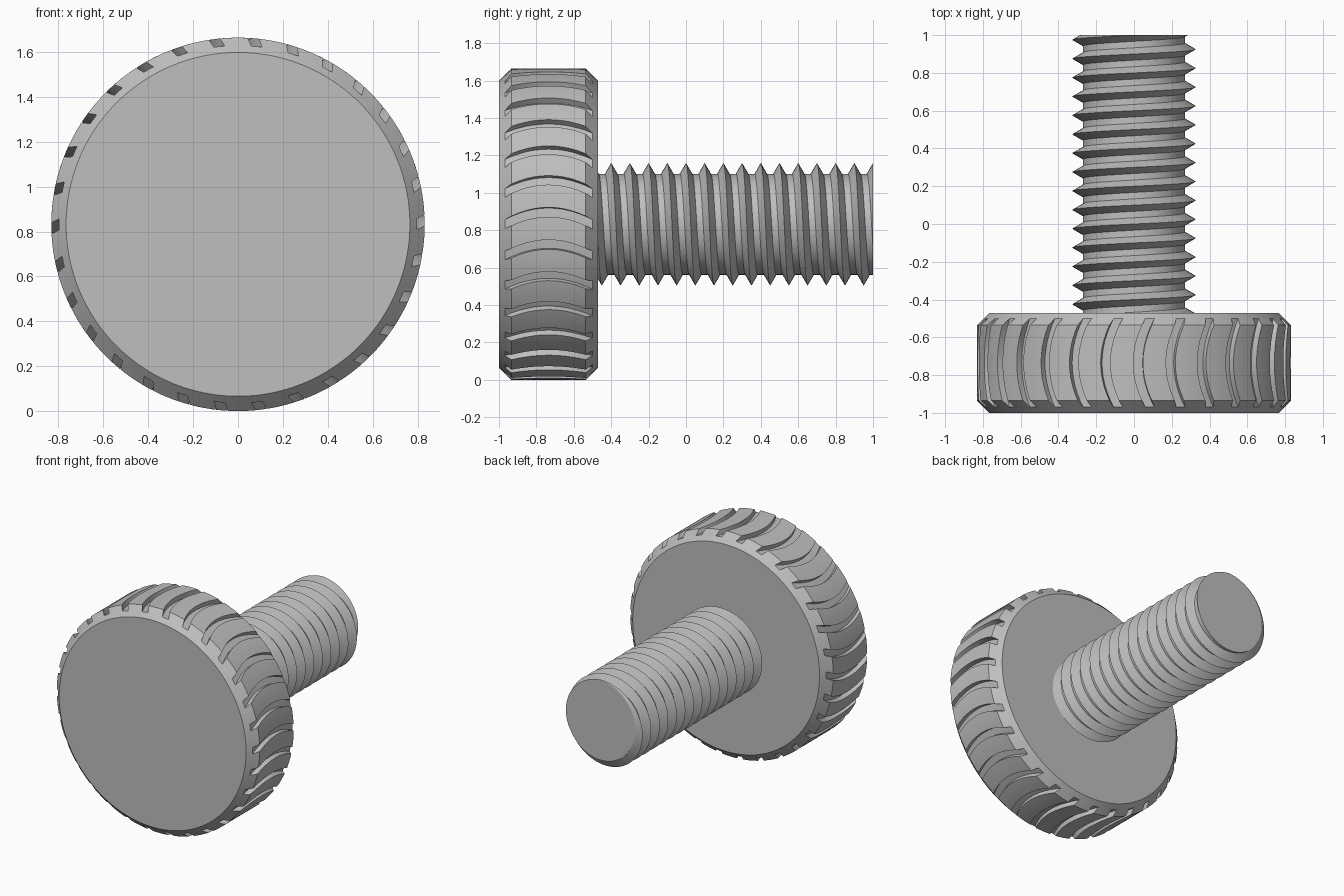
import bpy
import bmesh
from math import sin, cos, pi, radians

if "Cube" in bpy.data.objects:
    bpy.data.objects.remove(bpy.data.objects["Cube"])

steel = bpy.data.materials.new("light grey steel")
steel.use_nodes = True
GREY = (0.52, 0.52, 0.52, 1)
steel.diffuse_color = GREY
steel.node_tree.nodes["Principled BSDF"].inputs["Base Color"].default_value = GREY

CENTRE = 0.832           # height of the screw axis


def point(y, angle, r):
    """Cylindrical position around the screw axis."""
    return (r * cos(angle), y, CENTRE + r * sin(angle))


def add_face(bm, points):
    bm.faces.new([bm.verts.new(p) for p in points])


def finish(bm, name):
    """Weld the strips, close the ends and shade the part."""
    bmesh.ops.remove_doubles(bm, verts=bm.verts, dist=0.0001)
    bmesh.ops.holes_fill(bm, edges=[e for e in bm.edges if e.is_boundary], sides=0)
    bmesh.ops.recalc_face_normals(bm, faces=bm.faces)
    mesh = bpy.data.meshes.new(name)
    bm.to_mesh(mesh)
    bm.free()
    mesh.materials.append(steel)
    obj = bpy.data.objects.new(name, mesh)
    bpy.context.collection.objects.link(obj)
    bpy.ops.object.select_all(action='DESELECT')
    obj.select_set(True)
    bpy.context.view_layer.objects.active = obj
    bpy.ops.object.shade_smooth_by_angle(angle=radians(30))


# Knurled head: chamfered disc with bowed grip grooves
FRONT, BACK, CHAMFER, LIP = -1.0, -0.47, 0.066, 0.031
GROOVES, GROOVE_WIDTH, BOW = 30, radians(3.5), radians(4.5)
middle, half = (FRONT + BACK) / 2, (BACK - FRONT) / 2 - LIP
inner = [FRONT + CHAMFER + (BACK - FRONT - 2 * CHAMFER) * i / 10 for i in range(11)]
rows = [FRONT, FRONT + LIP] + inner + [BACK - LIP, BACK]
floor = CENTRE - CHAMFER + LIP


def land_radius(y):
    return CENTRE - max(0, CHAMFER - min(y - FRONT, BACK - y))


def bow(y):
    return BOW * max(0, 1 - ((y - middle) / half) ** 2)


def head_point(y, angle, sunk):
    r = land_radius(y)
    return point(y, angle + bow(y), min(r, floor) if sunk else r)


bm = bmesh.new()
step = 2 * pi / GROOVES
half_width = GROOVE_WIDTH / 2
land = step - GROOVE_WIDTH
columns = [-half_width, 0, half_width] + [half_width + land * i / 4 for i in range(1, 5)]
for g in range(GROOVES):
    for y0, y1 in zip(rows, rows[1:]):
        for i, (a, b) in enumerate(zip(columns, columns[1:])):
            a, b, sunk = a + g * step, b + g * step, i < 2
            add_face(bm, [head_point(y0, a, sunk), head_point(y0, b, sunk),
                          head_point(y1, b, sunk), head_point(y1, a, sunk)])
        # Groove side walls
        if FRONT < y0 and y1 < BACK:
            for side in (-half_width, half_width):
                a = g * step + side
                add_face(bm, [head_point(y0, a, True), head_point(y1, a, True),
                              head_point(y1, a, False), head_point(y0, a, False)])
finish(bm, "knurled_head")

# Threaded shank: right-handed helical ridge with flat roots
CORE, RIDGE, FOOT, PITCH = 0.27, 0.057, 0.033, 0.1
START, END, SIDES = BACK - 0.01, 1.0, 64


def thread_point(y, turn):
    crest = 0.025 - PITCH * turn
    y = min(max(y, START), END)
    d = (y - crest) / PITCH
    d = abs(d - round(d)) * PITCH
    return point(y, 2 * pi * turn, CORE + RIDGE * max(0, 1 - d / FOOT))


bm = bmesh.new()
profile = [0.025 + PITCH * k + d for k in range(-6, 13) for d in (-FOOT, 0, FOOT)]
for s in range(SIDES):
    t0, t1 = s / SIDES, (s + 1) / SIDES
    for y0, y1 in zip(profile, profile[1:]):
        y0a, y1a, y0b, y1b = (y0 - PITCH * t0, y1 - PITCH * t0,
                              y0 - PITCH * t1, y1 - PITCH * t1)
        if max(y1a, y1b) > START and min(y0a, y0b) < END:
            add_face(bm, [thread_point(y0a, t0), thread_point(y0b, t1),
                          thread_point(y1b, t1), thread_point(y1a, t0)])
finish(bm, "threaded_shank")
